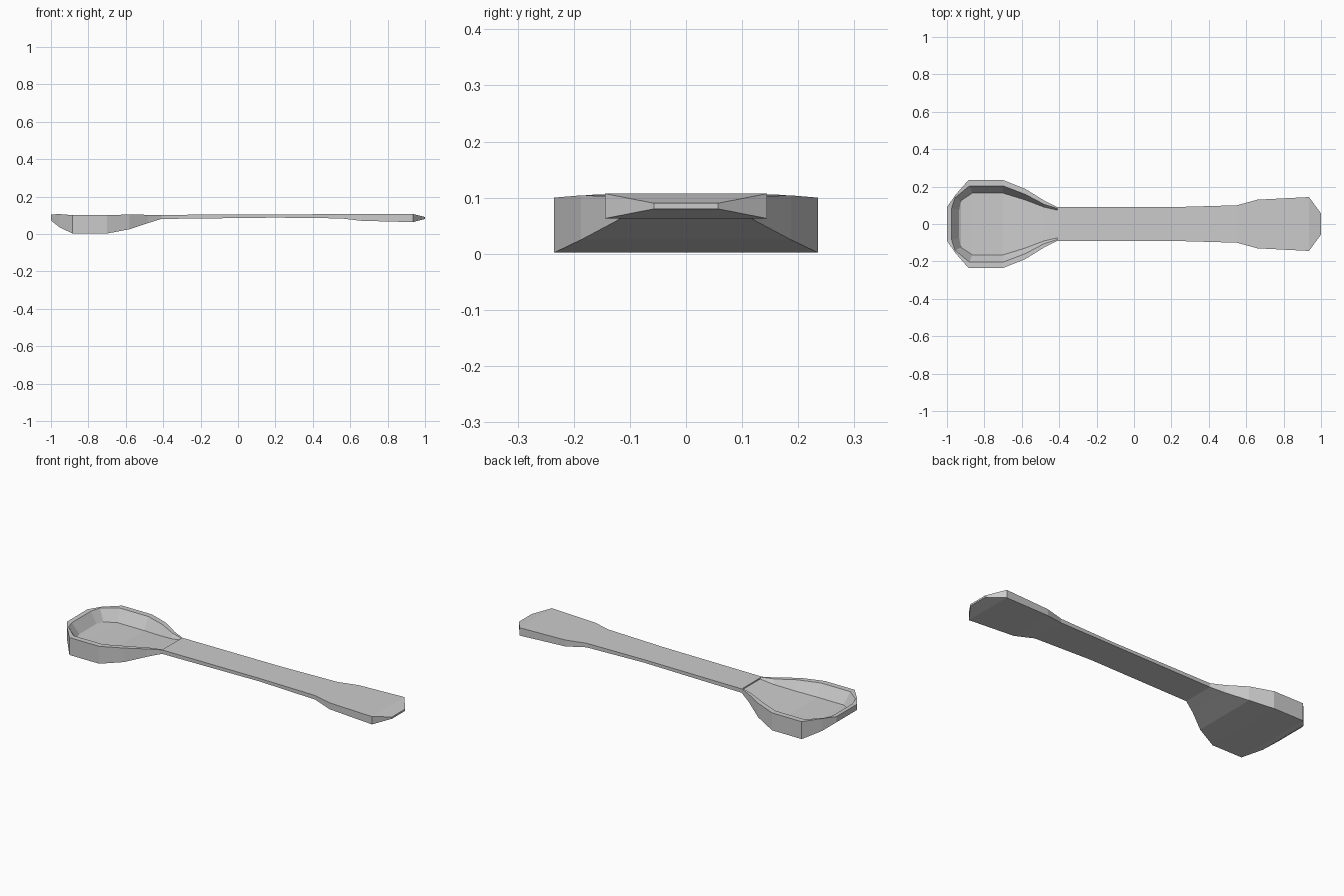
import bpy, bmesh

if "Cube" in bpy.data.objects:
    bpy.data.objects.remove(bpy.data.objects["Cube"])

# Half outline stations: x, half width, bottom z, top z
outline = [
    (-1.00, .09, .072, .104), (-.955, .155, .036, .106), (-.885, .235, .002, .10),
    (-.70, .235, .002, .10), (-.58, .187, .025, .104), (-.48, .125, .058, .102),
    (-.41, .09, .08, .102),
    (.20, .09, .087, .104), (.55, .10, .083, .106), (.66, .13, .070, .106),
    (.935, .144, .063, .107), (1.0, .057, .080, .090)]
bottom = [(x, y, b) for x, y, b, t in outline]
top = [(x, y, t) for x, y, b, t in outline]

# Bowl rim inner edge and bowl floor edge
inner = [(-.975, .085, .102), (-.957, .14, .104), (-.88, .204, .10),
         (-.70, .204, .10), (-.58, .158, .104), (-.48, .105, .102), (-.41, .083, .102)]
floor = [(-.935, .075, .045), (-.925, .125, .040), (-.865, .165, .036),
         (-.70, .165, .036), (-.58, .128, .055), (-.48, .09, .078), (-.41, .074, .095)]
n = len(inner)

bm = bmesh.new()


def mir(p):
    return (p[0], -p[1], p[2])


def face(*pts):
    bm.faces.new([bm.verts.new(p) for p in pts])


def strip(a, b):
    for i in range(len(a) - 1):
        face(a[i], a[i + 1], b[i + 1], b[i])


def both_sides(a, b):
    strip(a, b)
    strip([mir(p) for p in a], [mir(p) for p in b])


def across(a):
    strip(a, [mir(p) for p in a])


def cap(p, q):
    face(p, q, mir(q), mir(p))


# Outer shell: underside, side walls, end caps
across(bottom)
both_sides(bottom, top)
cap(bottom[0], top[0])
cap(bottom[-1], top[-1])

# Bowl: rim, inner walls, floor
both_sides(top[:n], inner)
both_sides(inner, floor)
cap(top[0], inner[0])
cap(inner[0], floor[0])
across(floor)
cap(inner[-1], floor[-1])

# Handle top
a, b, c = top[n - 1], inner[-1], top[n]
face(a, b, mir(b), mir(a), mir(c), c)
across(top[n:])

bmesh.ops.remove_doubles(bm, verts=bm.verts, dist=1e-5)
bmesh.ops.recalc_face_normals(bm, faces=bm.faces)
mesh = bpy.data.meshes.new("spoon")
bm.to_mesh(mesh)
bm.free()
bpy.context.collection.objects.link(bpy.data.objects.new("spoon", mesh))
